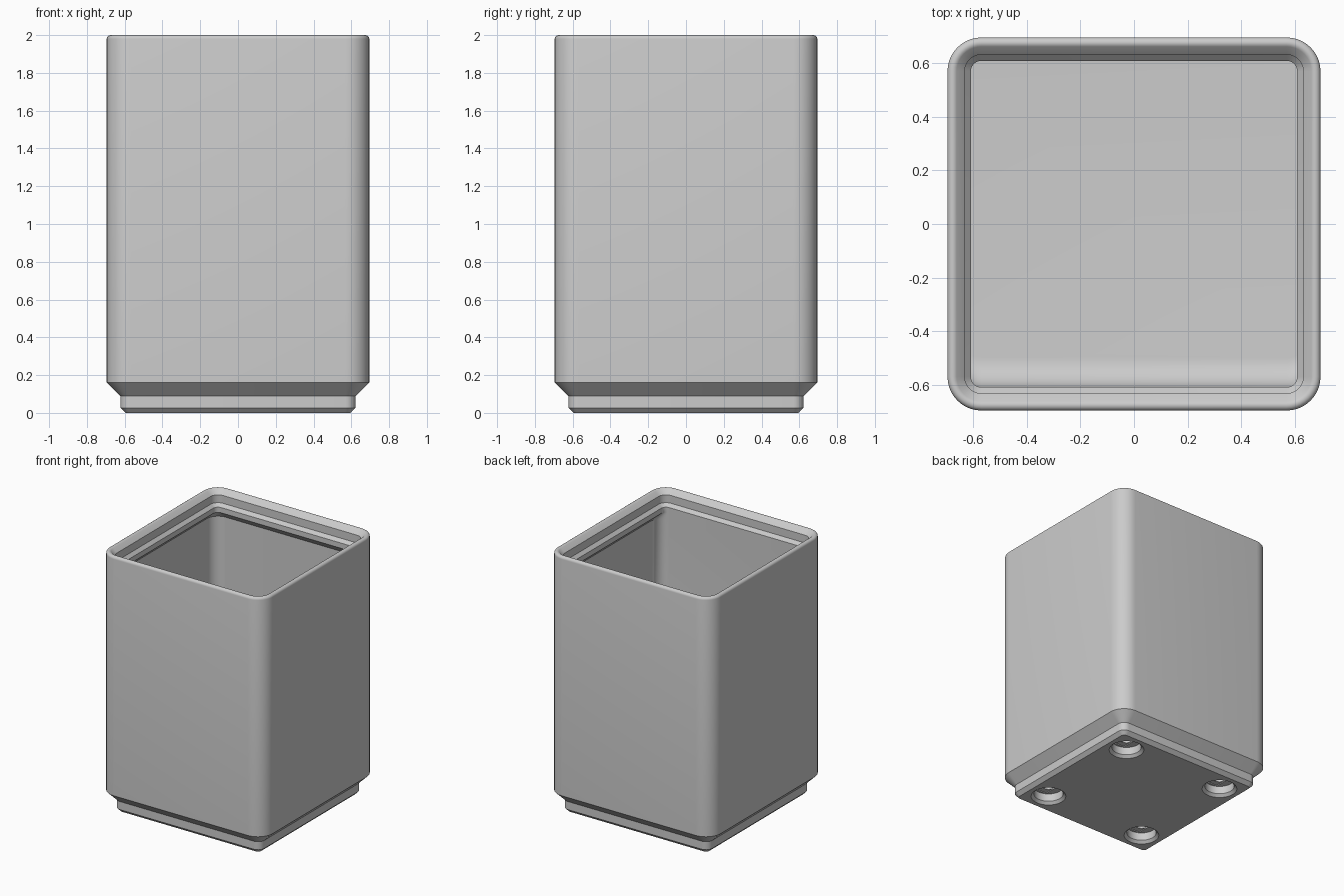
import bpy, bmesh, math
from mathutils import Matrix, Vector

if "Cube" in bpy.data.objects:
    bpy.data.objects.remove(bpy.data.objects["Cube"])

grey = bpy.data.materials.new("plain grey")
grey.use_nodes = True
grey.diffuse_color = (0.6, 0.6, 0.6, 1)
grey.node_tree.nodes["Principled BSDF"].inputs["Base Color"].default_value = (0.6, 0.6, 0.6, 1)


def make_object(name, bm):
    bmesh.ops.recalc_face_normals(bm, faces=bm.faces)
    mesh = bpy.data.meshes.new(name)
    bm.to_mesh(mesh)
    bm.free()
    mesh.materials.append(grey)
    obj = bpy.data.objects.new(name, mesh)
    bpy.context.collection.objects.link(obj)
    return obj


def rounded_ring(bm, half, radius, z, front=None, steps=10):
    """Rounded square; front optionally moves its -y side."""
    front = -half if front is None else front
    a = half - radius
    corners = [(a, a), (-a, a), (-a, front + radius), (a, front + radius)]
    verts = []
    for i, (cx, cy) in enumerate(corners):
        for k in range(steps + 1):
            t = math.pi / 2 * (i + k / steps)
            verts.append(bm.verts.new((cx + radius * math.cos(t), cy + radius * math.sin(t), z)))
    return verts


def loft(bm, rings):
    for low, high in zip(rings, rings[1:]):
        for i in range(len(low)):
            j = (i + 1) % len(low)
            bm.faces.new((low[i], low[j], high[j], high[i]))
    bm.faces.new(rings[0])
    bm.faces.new(rings[-1])


OUTER, CAVITY, LIP = 0.695, 0.663, 0.608
FLOOR, SCOOP, RIM = 0.235, 0.11, 0.02

# Stepped foot and outer wall: half width, corner radius, height
sections = [(0.595, 0.027, 0), (0.622, 0.054, 0.027), (0.622, 0.054, 0.089), (OUTER, 0.126, 0.161)]

# Rounded rim
for k in range(7):
    t = math.radians(135 * k / 6)
    inset = RIM * (1 - math.cos(t))
    sections.append((OUTER - inset, 0.126 - inset, 2 - RIM + RIM * math.sin(t)))

# Stacking lip
sections += [(0.631, 0.062, 1.964), (0.631, 0.062, 1.904), (LIP, 0.039, 1.88), (LIP, 0.039, 1.84)]

# Cavity, with its front wall flush with the lip and a scoop down to the floor
sections.append((CAVITY, 0.094, 1.785, -LIP))
for k in range(9):
    t = math.pi / 2 * k / 8
    sections.append((CAVITY, 0.094, FLOOR + SCOOP * (1 - math.sin(t)), -LIP + SCOOP * (1 - math.cos(t))))

bm = bmesh.new()
loft(bm, [rounded_ring(bm, *s) for s in sections])
bin_body = make_object("bin_body", bm)


# Magnet recess cutter: chamfered mouth, round pocket, narrow screw hole
def recess_cutter(x, y):
    bm = bmesh.new()
    rings = []
    for radius, z in [(0.145, -0.02), (0.105, 0.02), (0.105, 0.08), (0.05, 0.08), (0.05, 0.2)]:
        rings.append([bm.verts.new((x + radius * math.cos(t), y + radius * math.sin(t), z))
                      for t in (math.tau * i / 40 for i in range(40))])
    loft(bm, rings)
    return make_object("recess_cutter", bm)


# Shallow slot across the roof of each recess
def slot_cutter(x, y):
    bm = bmesh.new()
    size = Matrix.Diagonal((0.1, 0.18, 0.02, 1))
    bmesh.ops.create_cube(bm, size=1, matrix=Matrix.Translation(Vector((x, y, 0.077))) @ size)
    return make_object("slot_cutter", bm)


bpy.context.view_layer.objects.active = bin_body
for x in (-0.436, 0.436):
    for y in (-0.436, 0.436):
        for cutter in (recess_cutter(x, y), slot_cutter(x, y)):
            cutter.hide_render = True
            mod = bin_body.modifiers.new("recess", "BOOLEAN")
            mod.operation = "DIFFERENCE"
            mod.solver = "EXACT"
            mod.object = cutter
            bpy.ops.object.modifier_apply(modifier=mod.name)
            bpy.data.objects.remove(cutter)

bpy.ops.object.select_all(action="DESELECT")
bin_body.select_set(True)
bpy.ops.object.shade_smooth_by_angle(angle=math.radians(30))
